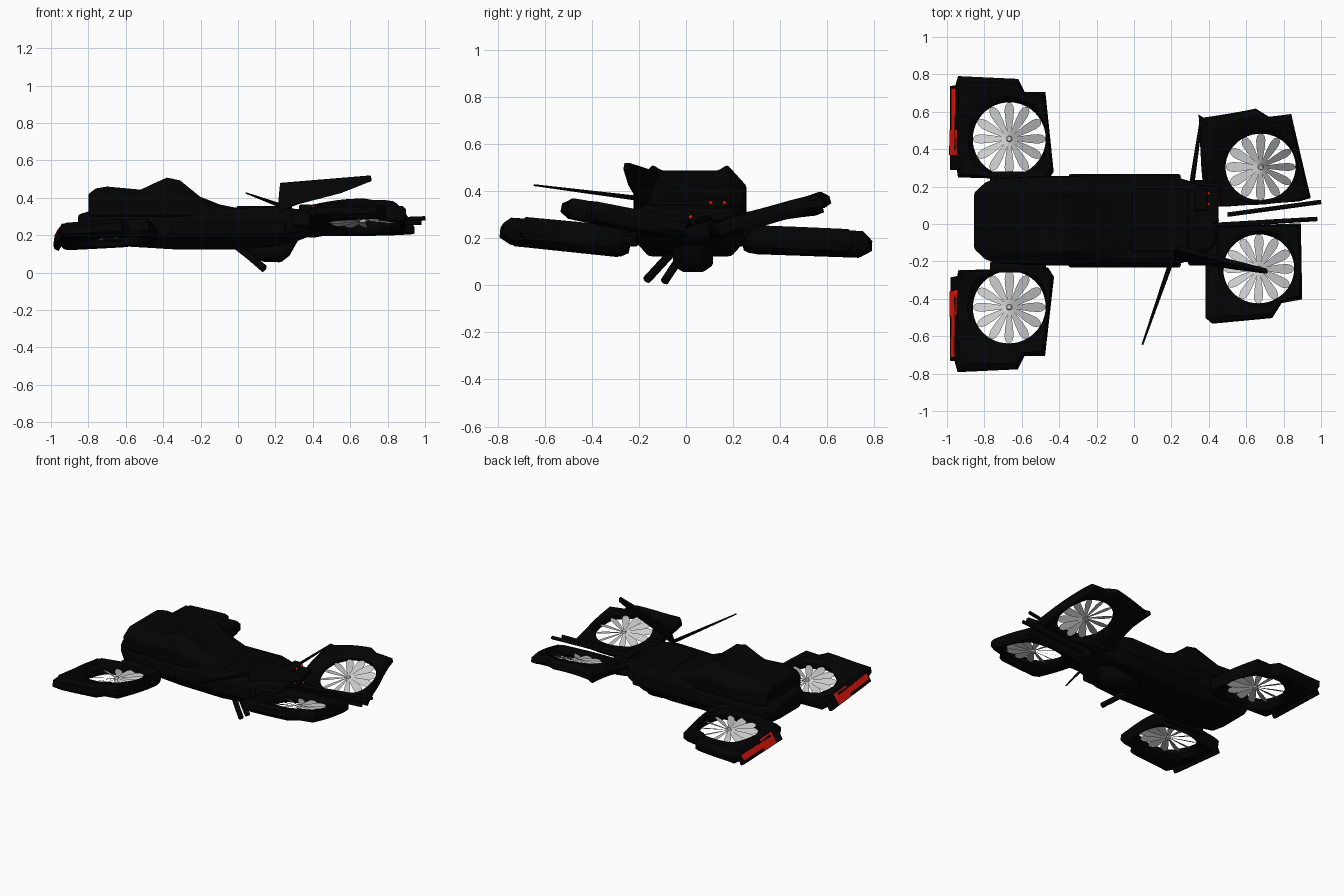
import bpy, bmesh, math
from mathutils import Vector, Matrix, Euler

if "Cube" in bpy.data.objects:
    bpy.data.objects.remove(bpy.data.objects["Cube"])


def material(name, rgb):
    m = bpy.data.materials.new(name)
    m.diffuse_color = (*rgb, 1)
    m.use_nodes = True
    m.node_tree.nodes["Principled BSDF"].inputs["Base Color"].default_value = m.diffuse_color
    return m


BLACK = material("black", (0.001, 0.001, 0.001))
RED = material("red", (0.8, 0.008, 0.004))


def finish(name, bm, mat=BLACK, matrix=None, bevel=0.0):
    bmesh.ops.recalc_face_normals(bm, faces=bm.faces)
    me = bpy.data.meshes.new(name)
    bm.to_mesh(me)
    bm.free()
    ob = bpy.data.objects.new(name, me)
    bpy.context.collection.objects.link(ob)
    if mat:
        me.materials.append(mat)
    if matrix:
        ob.matrix_world = matrix
    if bevel:
        b = ob.modifiers.new("bevel", 'BEVEL')
        b.width, b.segments, b.limit_method = bevel, 2, 'ANGLE'
    bpy.ops.object.select_all(action='DESELECT')
    ob.select_set(True)
    bpy.context.view_layer.objects.active = ob
    bpy.ops.object.shade_smooth_by_angle(angle=math.radians(35))
    return ob


def skin(rings, closed=False):
    """Join equal-length rings of points with quads; cap the ends unless closed."""
    bm = bmesh.new()
    rows = [[bm.verts.new(p) for p in r] for r in rings]
    n = len(rows[0])
    pairs = list(zip(rows, rows[1:])) + ([(rows[-1], rows[0])] if closed else [])
    for a, b in pairs:
        for i in range(n):
            j = (i + 1) % n
            bm.faces.new((a[i], a[j], b[j], b[i]))
    if not closed:
        bm.faces.new(rows[0])
        bm.faces.new(rows[-1])
    return bm


def rod(name, a, b, r1, r2, mat=BLACK, sides=12, flat=1.0):
    a, b = Vector(a), Vector(b)
    rot = (b - a).to_track_quat('Z', 'Y').to_matrix()
    rings = []
    for p, r in ((a, r1), (b, r2)):
        ang = [2 * math.pi * i / sides for i in range(sides)]
        rings.append([p + rot @ Vector((r * math.cos(t), r * flat * math.sin(t), 0)) for t in ang])
    return finish(name, skin(rings), mat)


def box(name, loc, size, rot=(0, 0, 0), mat=BLACK, bevel=0.012):
    bm = bmesh.new()
    bmesh.ops.create_cube(bm, size=1)
    bmesh.ops.scale(bm, vec=size, verts=bm.verts)
    mx = Matrix.Translation(loc) @ Euler([math.radians(d) for d in rot]).to_matrix().to_4x4()
    return finish(name, bm, mat, mx, bevel)


def mirrored(half, x, yc):
    return [(x, yc + y, z) for y, z in half] + [(x, yc - y, z) for y, z in reversed(half)]


# lower hull: x, half width, bottom, top
hull = []
for x, w, zb, zt in ((-.855, .15, .2, .31), (-.79, .21, .16, .33), (-.6, .235, .14, .335),
                     (-.35, .24, .125, .34), (-.02, .245, .123, .345), (.2, .243, .14, .35),
                     (.32, .205, .17, .34), (.4, .17, .2, .335), (.44, .12, .22, .32)):
    h = zt - zb
    hull.append(mirrored([(w * .72, zb), (w, zb + .35 * h), (w, zb + .75 * h), (w * .85, zt)], x, .017))
finish("hull", skin(hull), bevel=.012)

# raised rear canopy with higher shoulders
canopy = []
for x, w, zt, ear in ((-.8, .2, .42, 0), (-.76, .22, .45, 0), (-.7, .23, .46, 0), (-.52, .235, .44, .005),
                      (-.45, .24, .465, .015), (-.38, .24, .487, .025), (-.31, .238, .475, .022),
                      (-.2, .225, .4, .005), (-.1, .21, .365, 0), (0, .2, .345, 0)):
    h = zt - .3
    canopy.append(mirrored([(w, .3), (w, .3 + h * .65), (w * .66, zt + ear), (w * .5, zt)], x, .017))
finish("canopy", skin(canopy), bevel=.01)

# bonnet panel and nose pieces
box("bonnet", (.14, .02, .342), (.3, .34, .03))
box("nose_block", (.38, .1, .27), (.13, .2, .13), (0, 8, 0))
for s in (1, -1):
    box("side_skirt", (-.05, .017 + s * .235, .235), (.6, .03, .07))

# chin turret and twin barrels
chin = []
for x, w, zb in ((.0, .05, .12), (.07, .075, .075), (.14, .085, .058), (.23, .085, .055), (.275, .065, .09), (.32, .05, .17)):
    chin.append(mirrored([(w * .5, zb), (w, zb + .03), (w, .22)], x, .03))
finish("chin_turret", skin(chin), bevel=.01)
rod("barrel_outer", (-.02, -.05, .15), (.14, -.165, .025), .018, .018)
rod("barrel_inner", (.0, -.01, .14), (.14, -.09, .018), .018, .018)

# sensor eyes
for y, z, x in ((.105, .35, .4), (.163, .35, .4), (.11, .26, .452), (.02, .29, .445)):
    bm = bmesh.new()
    bmesh.ops.create_uvsphere(bm, u_segments=12, v_segments=8, radius=.009)
    finish("eye", bm, RED, Matrix.Translation((x, y, z)))
box("eye_mount", (.36, .13, .34), (.07, .12, .05))


def outer_radius(poly, t):
    """Distance from the origin to the outline along angle t."""
    d = Vector((math.cos(t), math.sin(t)))
    best = 0
    for a, b in zip(poly, poly[1:] + poly[:1]):
        e = b - a
        den = d.cross(e)
        if abs(den) > 1e-9:
            r, u = a.cross(e) / den, a.cross(d) / den
            if r > 0 and -1e-6 <= u <= 1 + 1e-6:
                best = max(best, r)
    return best


def fan_pod(name, centre, outline, hole, thick, tilt, droop=0.0):
    rot = Euler([math.radians(d) for d in tilt]).to_matrix().to_4x4()
    mx = Matrix.Translation(centre) @ rot
    cy, cx = math.cos(math.radians(tilt[0])), math.cos(math.radians(tilt[1]))
    poly = [Vector(((x - centre[0]) / cx, (y - centre[1]) / cy)) for x, y in outline]
    ang = [2 * math.pi * i / 48 - math.pi for i in range(48)]
    ang = [a for a in ang if all(abs(a - math.atan2(p.y, p.x)) > .03 for p in poly)]
    ang = sorted(ang + [math.atan2(p.y, p.x) for p in poly])
    h = thick / 2
    rings = []
    for k, z in ((0, h * .3), (.25, h * .9), (.8, h), (1, h * .5), (1, -h * .4), (.75, -h), (.25, -h * .9), (0, -h * .3)):
        ring = []
        for t in ang:
            r = hole + k * (max(outer_radius(poly, t), hole + .015) - hole)
            ring.append((r * math.cos(t), r * math.sin(t), z - droop * max(0, r - .28)))
        rings.append(ring)
    finish(name, skin(rings, closed=True), matrix=mx)

    # twelve petal blades and a hub
    bm = bmesh.new()
    for i in range(12):
        turn = Matrix.Rotation(i * math.pi / 6, 4, 'Z') @ Matrix.Rotation(math.radians(22), 4, 'X')
        prev = None
        for f, w in ((.08, .008), (.3, .015), (.55, .023), (.8, .027), (.93, .021), (1, .007)):
            cur = [bm.verts.new(turn @ Vector((f * hole * .99, s * w, 0))) for s in (1, -1)]
            if prev:
                bm.faces.new((prev[0], prev[1], cur[1], cur[0]))
            prev = cur
    finish(name + "_blades", bm, None, mx)
    bm = bmesh.new()
    bmesh.ops.create_cone(bm, cap_ends=True, segments=20, radius1=.02, radius2=.012, depth=.025)
    finish(name + "_hub", bm, None, mx)
    return mx


# rear pods with slanted tail skirts and red lamps
slant = Euler((0, math.radians(32), 0)).to_matrix().to_4x4()
for s, cy, z, tilt in ((1, .455, .19, (-2, -3, 0)), (-1, -.445, .205, (-6, -4, 0))):
    c = (-.667, cy, z)
    shape = [(-.955, .74), (-.94, .79), (-.62, .775), (-.585, .705), (-.475, .705), (-.43, .28), (-.46, .235),
             (-.94, .25), (-.96, .4)]
    if s < 0:
        shape = [(x, -y) for x, y in shape]
    mx = fan_pod("rear_pod", c, shape, .196, .095, tilt)
    for nm, x, y, size, mat in (("tail_skirt", -.282, .06, (.03, .45, .1), BLACK),
                                ("tail_lamp", -.295, .09, (.02, .36, .045), RED),
                                ("lamp_panel", -.292, -.02, (.024, .14, .085), RED)):
        part = box(nm, (0, 0, 0), size, mat=mat, bevel=.005)
        part.matrix_world = mx @ Matrix.Translation((x, s * y, 0)) @ slant
    box("rear_joint", (-.62, s * .24 + .01, .2), (.3, .06, .07))

# front pods, outer edges tilted up
fan_pod("front_pod_back", (.677, .305, .285),
        [(.345, .57), (.37, .555), (.65, .61), (.72, .57), (.84, .58), (.945, .14), (.88, .125), (.38, .09), (.36, .3)],
        .188, .07, (16, 1, 0), .3)
fan_pod("front_pod_front", (.667, -.24, .28),
        [(.38, -.02), (.89, 0), (.9, -.4), (.79, -.42), (.74, -.5), (.42, -.53), (.385, -.5)],
        .19, .08, (-11, -2, 0))
box("front_arm_back", (.39, .17, .25), (.16, .12, .07), (16, 0, 0))
box("front_arm_front", (.37, -.14, .27), (.16, .16, .07), (-11, 0, 0))

# long guns beside the front pods
rod("gun_back", (.5, .05, .27), (1.0, .118, .29), .012, .012)
rod("gun_front", (.38, -.01, .25), (.98, .027, .268), .014, .012)

# leaning fin over the front pod
fin = [(.225, -.125, .48), (.71, -.25, .52), (.715, -.255, .49), (.55, -.235, .425), (.32, -.2, .365), (.21, -.18, .32)]
finish("fin", skin([[(x, y + d, z) for x, y, z in fin] for d in (.012, -.012)]), bevel=.004)

# aerials
rod("aerial_front", (.21, -.17, .365), (.045, -.645, .425), .014, .005, sides=8, flat=.8)
rod("aerial_back", (.31, .22, .3), (.36, .56, .345), .014, .008, sides=8, flat=.5)
